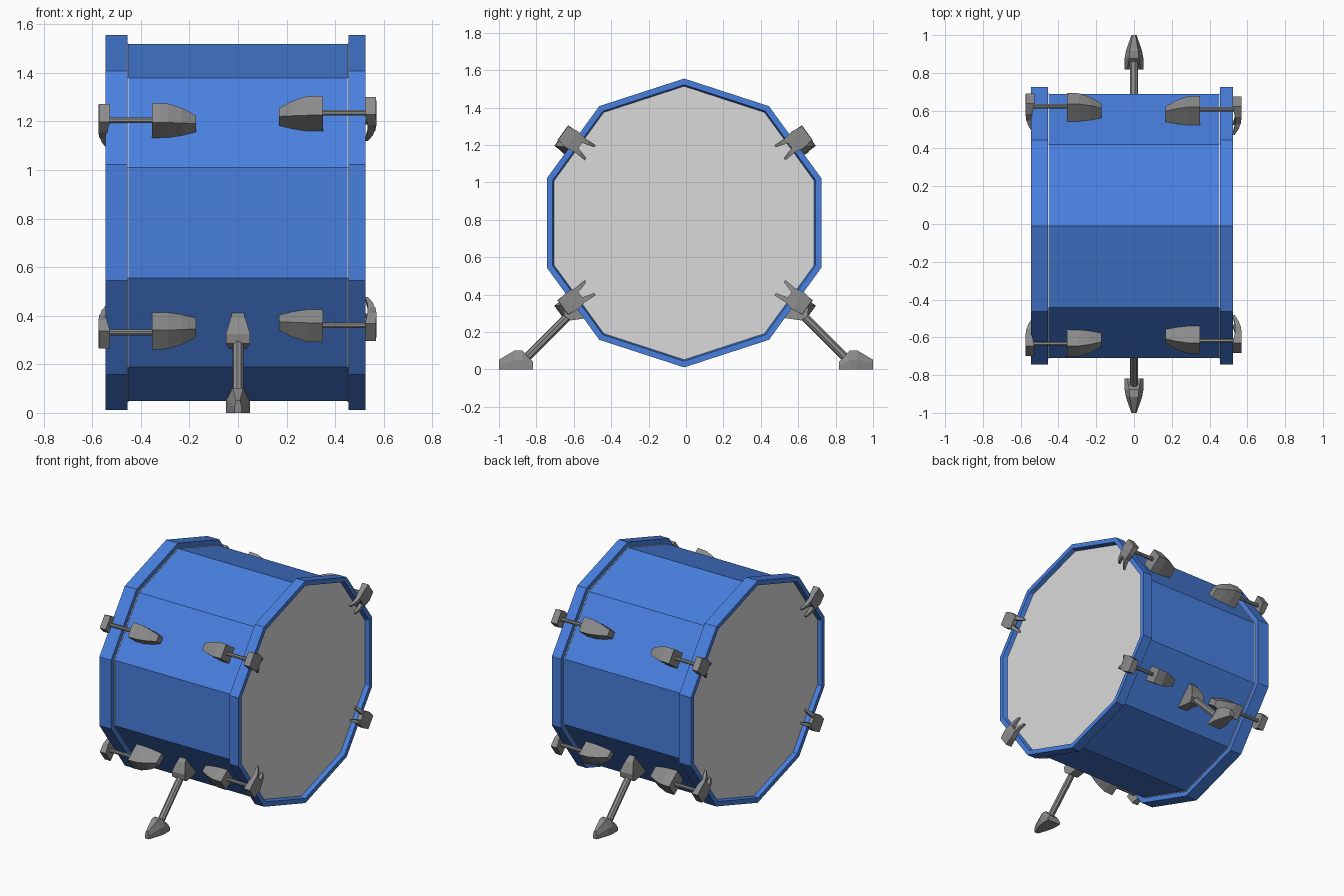
import bpy, bmesh, math
from mathutils import Vector

if "Cube" in bpy.data.objects:
    bpy.data.objects.remove(bpy.data.objects["Cube"])

def material(name, rgb):
    m = bpy.data.materials.new(name)
    m.diffuse_color = (*rgb, 1)
    m.use_nodes = True
    m.node_tree.nodes["Principled BSDF"].inputs["Base Color"].default_value = m.diffuse_color
    return m

BLUE = material("blue lacquer", (0.066, 0.216, 0.74))
METAL = material("grey metal", (0.26, 0.26, 0.26))
SKIN = material("pale drum skin", (0.70, 0.70, 0.70))
CY, CZ = -0.01, 0.783          # drum axis

def loft(name, sections, mat, cyclic=False):
    """Skin a list of equal-length point rings; cap the ends unless cyclic."""
    bm = bmesh.new()
    rings = [[bm.verts.new(p) for p in s] for s in sections]
    n = len(rings[0])
    pairs = list(zip(rings, rings[1:]))
    if cyclic:
        pairs.append((rings[-1], rings[0]))
    else:
        bm.faces.new(rings[0])
        bm.faces.new(rings[-1])
    for a, b in pairs:
        for i in range(n):
            j = (i + 1) % n
            bm.faces.new((a[i], a[j], b[j], b[i]))
    bmesh.ops.recalc_face_normals(bm, faces=bm.faces)
    me = bpy.data.meshes.new(name)
    bm.to_mesh(me)
    bm.free()
    me.materials.append(mat)
    ob = bpy.data.objects.new(name, me)
    bpy.context.collection.objects.link(ob)
    return ob

def decagon(x, r):
    return [(x, CY + r * math.cos(a), CZ + r * math.sin(a))
            for a in (math.radians(90 + 36 * k) for k in range(10))]

def rod(name, p, q, r, n=8):
    p, q = Vector(p), Vector(q)
    d = (q - p).normalized()
    u = d.orthogonal().normalized()
    v = d.cross(u)
    ang = [2 * math.pi * (k + 0.5) / n for k in range(n)]
    loft(name, [[c + r * (math.cos(a) * u + math.sin(a) * v) for a in ang]
                for c in (p, q)], METAL)

# shell, hoops and skins
loft("shell", [decagon(-0.46, 0.735), decagon(0.46, 0.735)], BLUE)
for side, x0, x1, skin in (("left", -0.455, -0.545, -0.515),
                           ("right", 0.455, 0.525, 0.495)):
    loft(side + "_hoop", [decagon(x0, 0.772), decagon(x1, 0.772),
                          decagon(x1, 0.739), decagon(x0, 0.72)], BLUE, True)
    loft(side + "_skin", [decagon(math.copysign(0.45, x0), 0.738),
                          decagon(skin, 0.738)], SKIN)

# tension lugs, rods and claws on four faces at each end
for side, s, yo, zo, dx in (("left", -1, 0.628, 0.768, 0.005),
                            ("right", 1, 0.612, 0.798, 0.0)):
    for sy in (-1, 1):
        for sz in (-1, 1):
            tag = "%s_%s_%s" % (side, "front" if sy < 0 else "back",
                                "lower" if sz < 0 else "upper")
            c = Vector((0, -0.005 + sy * yo, zo + sz * 0.437))
            a = math.radians(36)
            rad = Vector((0, sy * math.cos(a), sz * math.sin(a)))
            tan = Vector((0, -sy * math.sin(a), sz * math.cos(a)))

            def at(x, r, t):
                return c + Vector((s * (x + dx), 0, 0)) + r * rad + t * tan

            def box(x, r0, r1, t):
                return [at(x, r0, -t), at(x, r1, -t * 0.95),
                        at(x, r1, t * 0.95), at(x, r0, t)]

            loft(tag + "_lug", [box(0.35, -0.07, 0.052, 0.052),
                                box(0.285, -0.07, 0.05, 0.051),
                                box(0.225, -0.07, 0.032, 0.04),
                                box(0.168, -0.07, 0.004, 0.022)], METAL)
            rod(tag + "_rod", at(0.33, 0, 0), at(0.55, 0, 0), 0.0125)
            # claw plate: outer cap down to the prong root
            loft(tag + "_claw", [
                [at(0.522, 0.05, -0.045), at(0.568, 0.05, -0.045),
                 at(0.568, 0.05, 0.045), at(0.522, 0.05, 0.045)],
                [at(0.534, -0.01, -0.055), at(0.57, -0.01, -0.055),
                 at(0.57, -0.01, 0.055), at(0.534, -0.01, 0.055)],
                [at(0.534, -0.065, -0.045), at(0.565, -0.065, -0.045),
                 at(0.565, -0.065, 0.045), at(0.534, -0.065, 0.045)]], METAL)
            for st in (-1, 1):
                def bar(r, x0, x1, t0, t1):
                    return [at(x0, r, st * t0), at(x1, r, st * t0),
                            at(x1, r, st * t1), at(x0, r, st * t1)]
                loft(tag + "_claw_prong", [bar(-0.05, 0.536, 0.565, 0.014, 0.045),
                                           bar(-0.09, 0.532, 0.556, 0.024, 0.048),
                                           bar(-0.13, 0.522, 0.534, 0.036, 0.05)], METAL)

# legs with bracket and pointed foot, front and back
for sy, tag in ((-1, "front"), (1, "back")):
    rod(tag + "_leg", (0, sy * 0.55, 0.365), (0, sy * 0.87, 0.045), 0.023)
    # bracket side profile (y, z, half width)
    prof = [(0.59, 0.425, 0.02), (0.625, 0.39, 0.03), (0.655, 0.325, 0.05),
            (0.65, 0.285, 0.05), (0.615, 0.262, 0.035), (0.49, 0.28, 0.035)]
    loft(tag + "_leg_bracket", [[(k * w, sy * y, z) for y, z, w in prof]
                                for k in (-1, 1)], METAL)
    # foot sections along y: (y, top z, base half width, top half width)
    loft(tag + "_foot", [[(-w, sy * y, 0), (-w, sy * y, z * 0.5),
                          (-t, sy * y, z), (t, sy * y, z),
                          (w, sy * y, z * 0.5), (w, sy * y, 0)]
                         for y, z, w, t in ((0.817, 0.04, 0.05, 0.035),
                                            (0.875, 0.1, 0.05, 0.026),
                                            (0.915, 0.102, 0.043, 0.022),
                                            (1.0, 0.052, 0.014, 0.008))], METAL)
